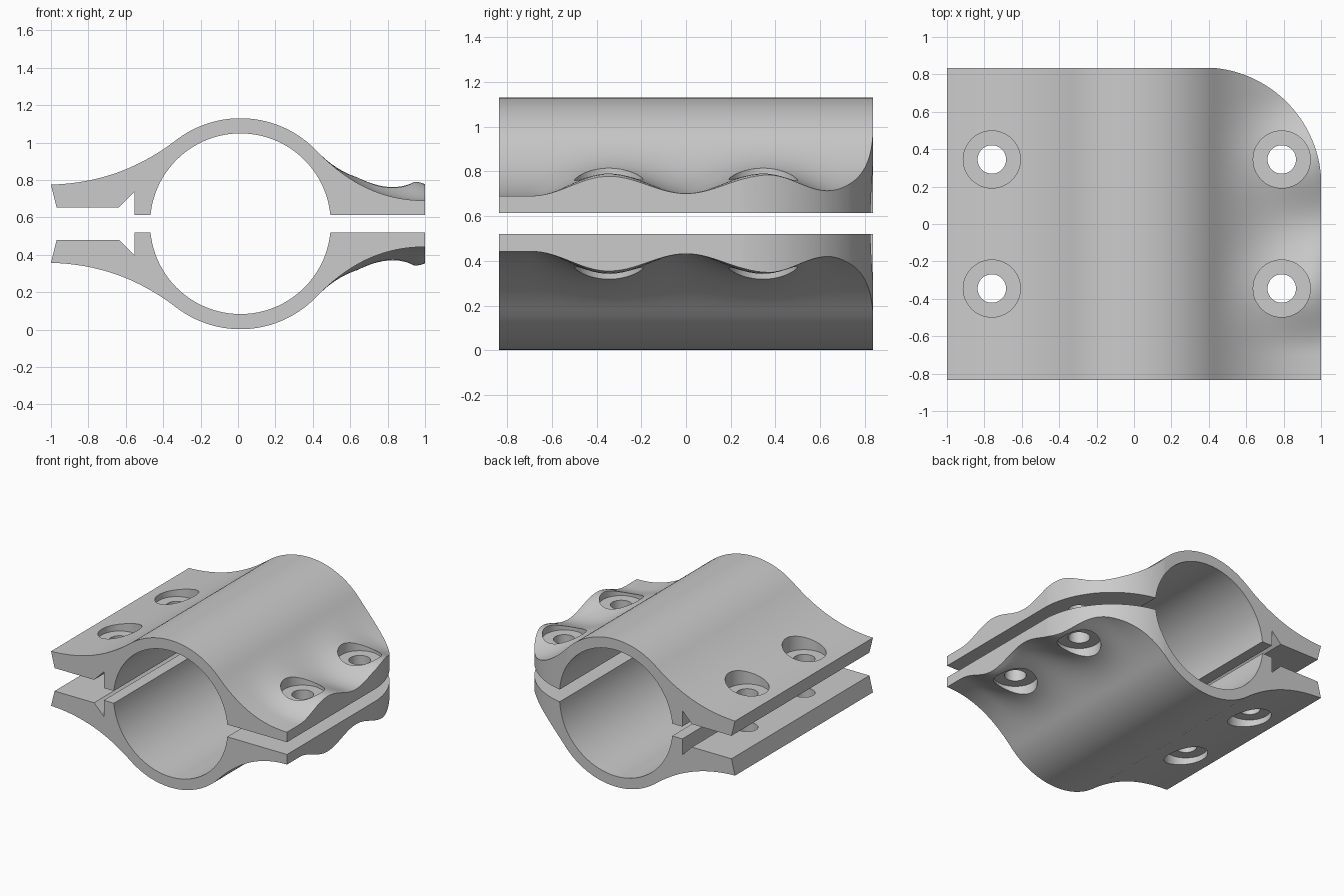
import bpy, bmesh, math

if "Cube" in bpy.data.objects:
    bpy.data.objects.remove(bpy.data.objects["Cube"], do_unlink=True)

MID = 0.566            # height of the split plane
DEPTH = 0.835          # half length along y
CX, R_OUT, R_BORE = 0.013, 0.564, 0.483
HOLE_Y = 0.345

metal = bpy.data.materials.new("light grey metal")
metal.use_nodes = True
metal.diffuse_color = (0.6, 0.6, 0.6, 1)
metal.node_tree.nodes["Principled BSDF"].inputs["Base Color"].default_value = metal.diffuse_color


def new_object(name, bm):
    bmesh.ops.recalc_face_normals(bm, faces=bm.faces)
    mesh = bpy.data.meshes.new(name)
    bm.to_mesh(mesh)
    bm.free()
    mesh.materials.append(metal)
    obj = bpy.data.objects.new(name, mesh)
    bpy.context.collection.objects.link(obj)
    return obj


def loft(name, rings):
    """Closed solid through equal rings of points."""
    bm = bmesh.new()
    loops = [[bm.verts.new(p) for p in ring] for ring in rings]
    for a, b in zip(loops, loops[1:]):
        for i in range(len(a)):
            j = (i + 1) % len(a)
            bm.faces.new((a[i], a[j], b[j], b[i]))
    bm.faces.new(loops[0])
    bm.faces.new(loops[-1])
    return new_object(name, bm)


def hermite(x, x0, z0, s0, x1, z1, s1):
    w = x1 - x0
    t = (x - x0) / w
    return ((2*t**3 - 3*t**2 + 1) * z0 + (t**3 - 2*t**2 + t) * w * s0
            + (3*t**2 - 2*t**3) * z1 + (t**3 - t**2) * w * s1)


def dome(x):
    return math.sqrt(R_OUT**2 - (x - CX)**2)


def slope(x):
    return (CX - x) / dome(x)


def outer_height(x, y):
    """Outer skin above the split plane: flange, dome, then wavy bossed flange."""
    left, right = -0.33, 0.42
    if x < left:
        return hermite(x, -1, 0.209, 0.03, left, dome(left), slope(left))
    if x <= right:
        return dome(x)
    valley = hermite(x, right, dome(right), slope(right), 1, 0.124, 0)
    boss = 0.224 - 5 * max(0, x - 0.95)**2
    if x < 0.8:
        boss = hermite(x, right, dome(right), slope(right), 0.8, 0.224, 0)
    off = min(1, abs(abs(y) - HOLE_Y) / HOLE_Y)
    wave = 0.5 + 0.5 * math.cos(math.pi * off)
    if abs(y) < HOLE_Y:
        wave = 0.12 + 0.88 * wave
    return valley + (boss - valley) * wave


def section(y, sign):
    xs = [-1 + 2 * i / 80 for i in range(81)]
    pts = [(x, outer_height(x, y)) for x in xs]
    pts.append((1, 0.047))
    start = math.asin(0.047 / R_BORE)
    for i in range(49):
        a = start + (math.pi - 2 * start) * i / 48
        pts.append((CX + R_BORE * math.cos(a), R_BORE * math.sin(a)))
    # notch and relieved flange underside
    pts += [(-0.553, 0.047), (-0.553, 0.17), (-0.635, 0.088), (-0.97, 0.088)]
    return [(x, y, MID + sign * z) for x, z in pts]


def circle(x, y, z, r, n=48):
    return [(x + r * math.cos(math.tau * i / n), y + r * math.sin(math.tau * i / n), z)
            for i in range(n)]


# Cutters: double counterbored bolt holes and one rounded corner
cutters = []
for side, hx in (("right", -0.76), ("left", 0.79)):
    for end, hy in (("front", -HOLE_Y), ("back", HOLE_Y)):
        steps = [(-0.7, 0.153), (-0.17, 0.153), (-0.17, 0.076),
                 (0.17, 0.076), (0.17, 0.153), (0.7, 0.153)]
        cutters.append(loft(f"{side}_{end}_bolt_hole_cutter",
                            [circle(hx, hy, MID + z, r) for z, r in steps]))

corner = [(0.37 + 0.632 * math.cos(a), 0.205 + 0.632 * math.sin(a))
          for a in (math.pi / 2 * i / 40 for i in range(41))]
corner += [(0.37, 1), (1.2, 1), (1.2, 0.205)]
cutters.append(loft("rounded_corner_cutter",
                    [[(x, y, z) for x, y in corner] for z in (-0.2, 1.4)]))

# Two mirrored clamp halves
for name, sign in (("upper_clamp_half", 1), ("lower_clamp_half", -1)):
    rows = [-DEPTH + 2 * DEPTH * i / 64 for i in range(65)]
    half = loft(name, [section(y, sign) for y in rows])
    bpy.ops.object.select_all(action="DESELECT")
    half.select_set(True)
    bpy.context.view_layer.objects.active = half
    for cutter in cutters:
        mod = half.modifiers.new("cut", "BOOLEAN")
        mod.operation = "DIFFERENCE"
        mod.solver = "EXACT"
        mod.object = cutter
        bpy.ops.object.modifier_apply(modifier=mod.name)
    bpy.ops.object.shade_smooth_by_angle(angle=math.radians(30))

for cutter in cutters:
    bpy.data.objects.remove(cutter, do_unlink=True)
